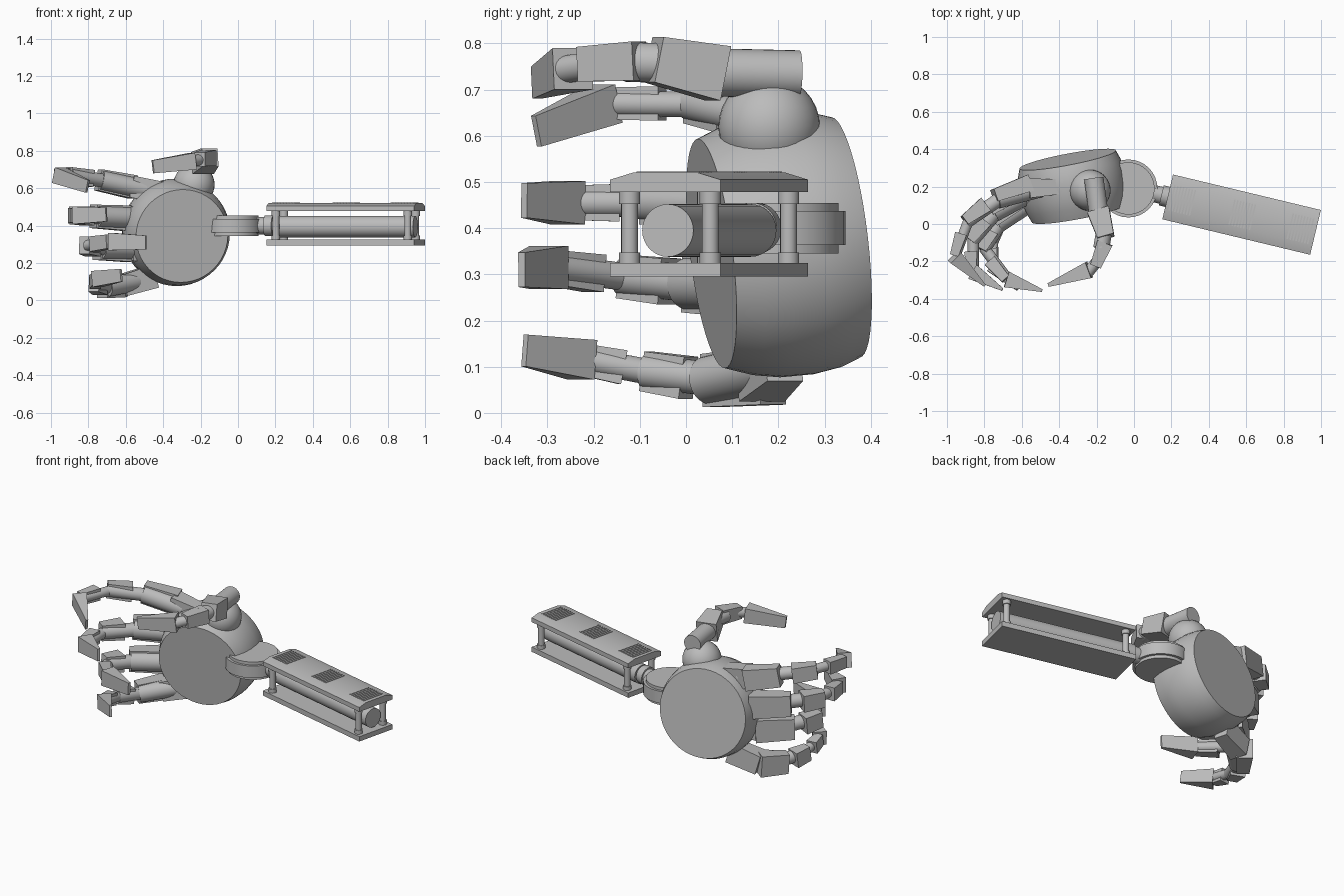
import bpy, bmesh, math
from mathutils import Vector, Matrix

cube = bpy.data.objects.get("Cube")
if cube:
    bpy.data.objects.remove(cube, do_unlink=True)

grey = bpy.data.materials.new("plain grey")
grey.use_nodes = True
grey.diffuse_color = (0.5, 0.5, 0.5, 1)
grey.node_tree.nodes["Principled BSDF"].inputs["Base Color"].default_value = (0.5, 0.5, 0.5, 1)


def finish(name, bm):
    bmesh.ops.recalc_face_normals(bm, faces=bm.faces)
    mesh = bpy.data.meshes.new(name)
    bm.to_mesh(mesh)
    bm.free()
    mesh.materials.append(grey)
    mesh.shade_smooth()
    mesh.set_sharp_from_angle(angle=math.radians(32))
    ob = bpy.data.objects.new(name, mesh)
    bpy.context.collection.objects.link(ob)
    return ob


def lathe(name, a, b, profile, sides=32):
    """Solid of revolution on the line a-b; profile is (fraction, radius)."""
    a, b = Vector(a), Vector(b)
    turn = (b - a).to_track_quat('Z', 'Y')
    bm = bmesh.new()
    rings = []
    for f, r in profile:
        ring = []
        for i in range(sides):
            t = math.tau * i / sides
            ring.append(bm.verts.new(a.lerp(b, f) + turn @ Vector((r * math.cos(t), r * math.sin(t), 0))))
        rings.append(ring)
    for lo, hi in zip(rings, rings[1:]):
        for i in range(sides):
            j = (i + 1) % sides
            bm.faces.new((lo[i], lo[j], hi[j], hi[i]))
    bm.faces.new(rings[0])
    bm.faces.new(rings[-1])
    return finish(name, bm)


def rod(name, a, b, r):
    return lathe(name, a, b, [(0, r), (1, r)])


def block(name, p, q, w0, w1, t0, t1, side, shift=0):
    """Tapered box from p to q: w is its height, t its depth, shift moves it outward."""
    p, q = Vector(p), Vector(q)
    d = (q - p).normalized()
    out = d.cross(Vector((0, 0, 1))).normalized() * side
    up = out.cross(d).normalized()
    bm = bmesh.new()
    for c, w, t in ((p, w0, t0), (q, w1, t1)):
        for i in (-1, 1):
            for j in (-1, 1):
                bm.verts.new(c + up * (i * w / 2) + out * (shift + j * t / 2))
    bmesh.ops.convex_hull(bm, input=bm.verts)
    bmesh.ops.dissolve_limit(bm, angle_limit=0.02, verts=bm.verts, edges=bm.edges)
    return finish(name, bm)


def extrude_profile(name, outline, start, end, place):
    """Extrude an outline of (across, height) points along the arm."""
    bm = bmesh.new()
    ends = [[bm.verts.new(place @ Vector((x, y, z))) for y, z in outline] for x in (start, end)]
    n = len(outline)
    for i in range(n):
        j = (i + 1) % n
        bm.faces.new((ends[0][i], ends[0][j], ends[1][j], ends[1][i]))
    for e in ends:
        bm.faces.new(e)
    return finish(name, bm)


# Palm: a bulging drum with flat ends
lathe("palm", (-0.30, 0.055, 0.345), (-0.355, 0.345, 0.38),
      [(0, 0.25), (0.2, 0.272), (0.4, 0.284), (0.65, 0.286), (0.85, 0.278), (1, 0.262)], 48)

# Wrist: stacked discs and a short link
for name, r, lo, hi in (("wrist_disc", 0.155, 0.363, 0.437), ("wrist_hub", 0.14, 0.345, 0.455)):
    rod(name, (-0.03, 0.19, lo), (-0.03, 0.19, hi), r)

# Forearm, laid out along its own x axis
arm = Matrix.Translation((0.18, 0.145, 0)) @ Matrix.Rotation(math.radians(-13.5), 4, 'Z')
L, W = 0.813, 0.123
rod("wrist_link", arm @ Vector((-0.09, 0, 0.4)), arm @ Vector((0.05, 0, 0.4)), 0.046)
rod("wrist_collar", arm @ Vector((-0.035, 0, 0.4)), arm @ Vector((0.01, 0, 0.4)), 0.055)
extrude_profile("forearm_top_plate",
                [(-W, 0.478), (W, 0.478), (W, 0.505), (W - 0.05, 0.52), (0.05 - W, 0.52), (-W, 0.505)],
                0, L, arm)
extrude_profile("forearm_bottom_plate", [(-W, 0.295), (W, 0.295), (W, 0.325), (-W, 0.325)], 0, L, arm)
rod("forearm_core", arm @ Vector((0.02, 0, 0.395)), arm @ Vector((0.79, 0, 0.395)), 0.057)
for x in (0.045, 0.77):
    for y in (-0.09, 0.09):
        foot, top = arm @ Vector((x, y, 0.32)), arm @ Vector((x, y, 0.48))
        lathe("forearm_post", foot, top,
              [(0, 0.023), (0.17, 0.023), (0.17, 0.018), (0.83, 0.018), (0.83, 0.023), (1, 0.023)], 20)
# Vent slats on the top plate
for centre in (0.08, 0.41, 0.73):
    for i in range(8):
        x = centre + (i - 3.5) * 0.016
        extrude_profile("vent_slat", [(-0.07, 0.518), (0.07, 0.518), (0.07, 0.523), (-0.07, 0.523)],
                        x - 0.004, x + 0.004, arm)


def finger(name, path, size, side=1):
    """Knuckle block, two rod-and-shell bones and a wedge tip along the path."""
    p = [Vector(v) for v in path]
    s = size
    block(name + "_knuckle", p[0], p[1], s * 1.1, s, s * 0.7, s * 0.9, side)
    rod(name + "_lower_rod", p[0].lerp(p[1], 0.6), p[1].lerp(p[2], 0.95), s * 0.45)
    block(name + "_lower_shell", p[1].lerp(p[2], -0.1), p[2], s * 1.1, s, s * 0.8, s * 0.6, side, s * 0.2)
    rod(name + "_middle_rod", p[1].lerp(p[2], 0.8), p[3], s * 0.32)
    block(name + "_middle_shell", p[2].lerp(p[3], 0.3), p[3], s * 0.8, s * 0.75, s * 0.75, s * 0.5, side, s * 0.1)
    rod(name + "_upper_rod", p[2].lerp(p[3], 0.9), p[4], s * 0.24)
    block(name + "_upper_shell", p[3].lerp(p[4], 0.35), p[4], s * 0.65, s * 0.6, s * 0.55, s * 0.4, side, s * 0.06)
    block(name + "_tip", p[4], p[5], s * 0.75, s * 0.6, s * 0.7, s * 0.12, side, s * 0.05)


finger("index", [(-0.40, 0.20, 0.57), (-0.57, 0.19, 0.61), (-0.74, 0.13, 0.645),
                 (-0.90, 0.01, 0.67), (-0.955, -0.17, 0.67), (-0.80, -0.32, 0.61)], 0.115)
finger("middle", [(-0.45, 0.21, 0.44), (-0.58, 0.17, 0.44), (-0.76, 0.06, 0.45),
                  (-0.87, -0.09, 0.455), (-0.86, -0.25, 0.455), (-0.70, -0.345, 0.46)], 0.125)
finger("ring", [(-0.45, 0.17, 0.28), (-0.58, 0.12, 0.275), (-0.74, 0.0, 0.28),
                (-0.81, -0.14, 0.295), (-0.68, -0.29, 0.315), (-0.49, -0.35, 0.31)], 0.125)
finger("little", [(-0.45, 0.21, 0.13), (-0.62, 0.16, 0.08), (-0.71, 0.04, 0.07),
                  (-0.76, -0.09, 0.09), (-0.75, -0.22, 0.115), (-0.62, -0.345, 0.135)], 0.115)

# Thumb: ball seat, barrel, two bones and a wedge tip
bm = bmesh.new()
bmesh.ops.create_uvsphere(bm, u_segments=32, v_segments=16, radius=0.11,
                          matrix=Matrix.Translation((-0.235, 0.18, 0.62)))
finish("thumb_ball", bm)
rod("thumb_barrel", (-0.215, 0.245, 0.733), (-0.185, 0.03, 0.738), 0.052)
block("thumb_lower_shell", (-0.19, 0.07, 0.735), (-0.15, -0.07, 0.765), 0.12, 0.1, 0.12, 0.09, -1)
rod("thumb_middle_rod", (-0.16, -0.04, 0.757), (-0.175, -0.13, 0.76), 0.043)
block("thumb_upper_shell", (-0.155, -0.1, 0.762), (-0.205, -0.225, 0.755), 0.085, 0.075, 0.085, 0.06, -1)
rod("thumb_upper_rod", (-0.19, -0.19, 0.755), (-0.25, -0.265, 0.743), 0.03)
block("thumb_tip", (-0.24, -0.245, 0.745), (-0.455, -0.325, 0.715), 0.09, 0.07, 0.09, 0.02, -1)
